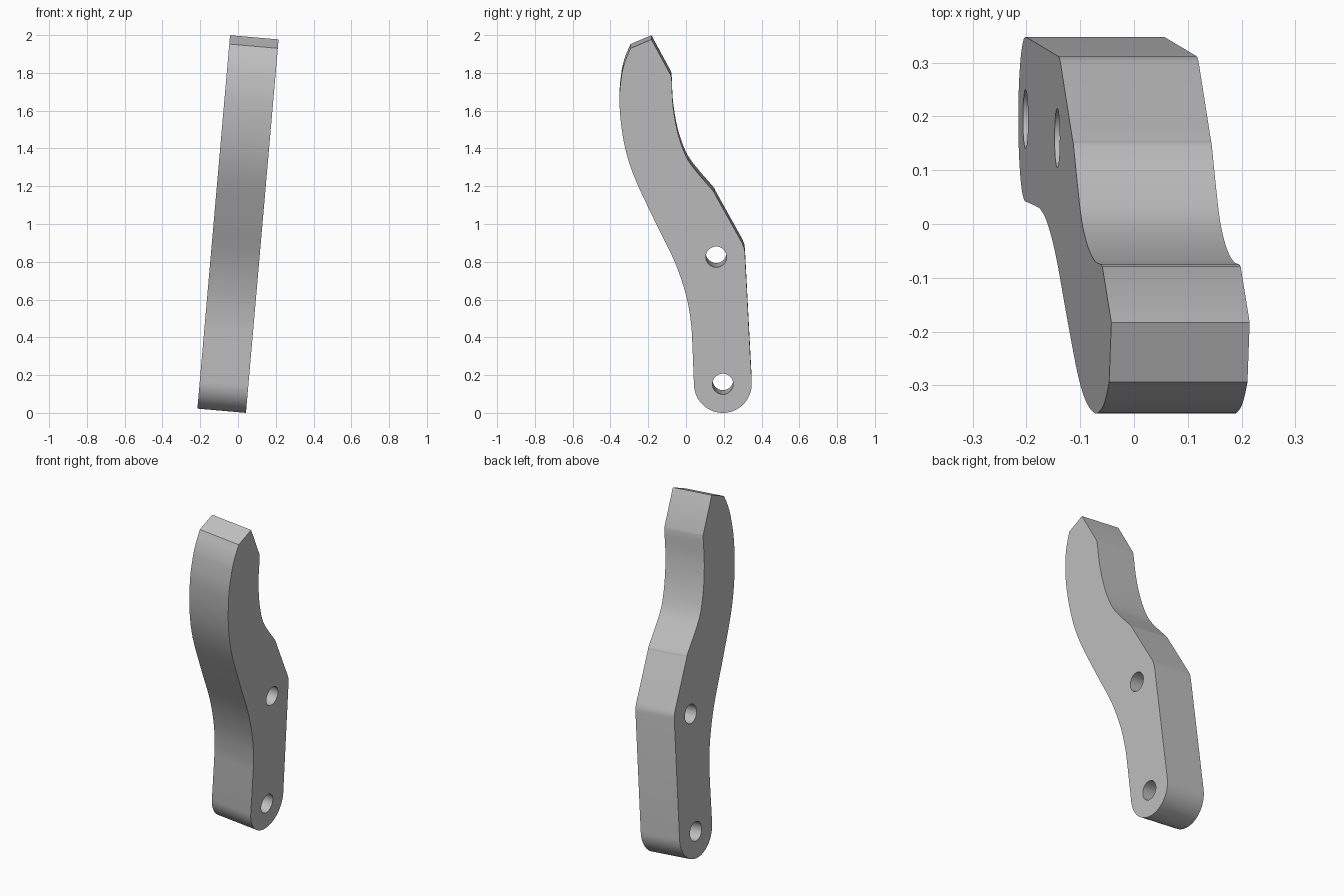
import bpy
import bmesh
import math
from mathutils import Vector
from mathutils.geometry import interpolate_bezier

cube = bpy.data.objects.get("Cube")
if cube:
    bpy.data.objects.remove(cube, do_unlink=True)

LEAN = math.radians(5)
THICKNESS = 0.258
BASE_X = 0.042


def smooth_path(points, steps=6):
    """Sample a smooth curve through the (y, z) points."""
    p = [Vector((a, b, 0)) for a, b in points]
    p = [2 * p[0] - p[1]] + p + [2 * p[-1] - p[-2]]
    result = []
    for a, b, c, d in zip(p, p[1:], p[2:], p[3:]):
        result += interpolate_bezier(b, b + (c - a) / 6, c - (d - b) / 6, c, steps + 1)[:-1]
    result.append(p[-2])
    return [(v.x, v.y) for v in result]


def arc(cy, cz, radius, start, end, count):
    """Sample a circular arc, angles in degrees."""
    angles = [math.radians(start + (end - start) * i / count) for i in range(count + 1)]
    return [(cy + radius * math.cos(a), cz + radius * math.sin(a)) for a in angles]


# Outline: round foot, bent back edge, hollow, pointed tip, long front curve
foot = arc(0.195, 0.153, 0.153, 183, 363, 32)
back_corner = smooth_path([(0.312, 0.845), (0.308, 0.873), (0.297, 0.9)], 3)
hollow = smooth_path([(0.155, 1.155), (0.142, 1.177), (0.07, 1.26), (0.01, 1.34),
                      (-0.028, 1.43), (-0.054, 1.53), (-0.07, 1.64),
                      (-0.075, 1.75), (-0.079, 1.785)])
tip = [(-0.183, 1.977)]
front = smooth_path([(-0.294, 1.93), (-0.323, 1.86), (-0.342, 1.78), (-0.352, 1.64),
                     (-0.331, 1.445), (-0.278, 1.26), (-0.167, 1.02), (-0.06, 0.8),
                     (0.0, 0.624), (0.026, 0.48), (0.034, 0.36)])
outline = foot + back_corner + hollow + tip + front

# Two bolt holes
holes = [arc(y, z, 0.055, 0, 360, 32)[:-1] for y, z in [(0.16, 0.826), (0.195, 0.153)]]

# Fill the leaning face around the holes and extrude it to full thickness
bm = bmesh.new()
edges = []
for loop in [outline] + holes:
    verts = [bm.verts.new((BASE_X + z * math.tan(LEAN), y, z)) for y, z in loop]
    edges += [bm.edges.new((a, b)) for a, b in zip(verts, verts[1:] + verts[:1])]
normal = Vector((math.cos(LEAN), 0, -math.sin(LEAN)))
bmesh.ops.triangle_fill(bm, use_beauty=True, use_dissolve=False, edges=edges, normal=normal)
extruded = bmesh.ops.extrude_face_region(bm, geom=bm.faces[:], use_keep_orig=True)
moved = [v for v in extruded["geom"] if isinstance(v, bmesh.types.BMVert)]
bmesh.ops.translate(bm, verts=moved, vec=-normal * THICKNESS)
bmesh.ops.recalc_face_normals(bm, faces=bm.faces[:])
mesh = bpy.data.meshes.new("curved_lever")
bm.to_mesh(mesh)
bm.free()

lever = bpy.data.objects.new("curved_lever", mesh)
bpy.context.collection.objects.link(lever)

# Plain grey finish
grey = bpy.data.materials.new("plain grey")
grey.use_nodes = True
colour = (0.53, 0.53, 0.53, 1)
grey.diffuse_color = colour
grey.node_tree.nodes["Principled BSDF"].inputs["Base Color"].default_value = colour
mesh.materials.append(grey)

# Soft curved walls with crisp rims
bpy.ops.object.select_all(action="DESELECT")
lever.select_set(True)
bpy.context.view_layer.objects.active = lever
bpy.ops.object.shade_smooth_by_angle(angle=math.radians(30))
